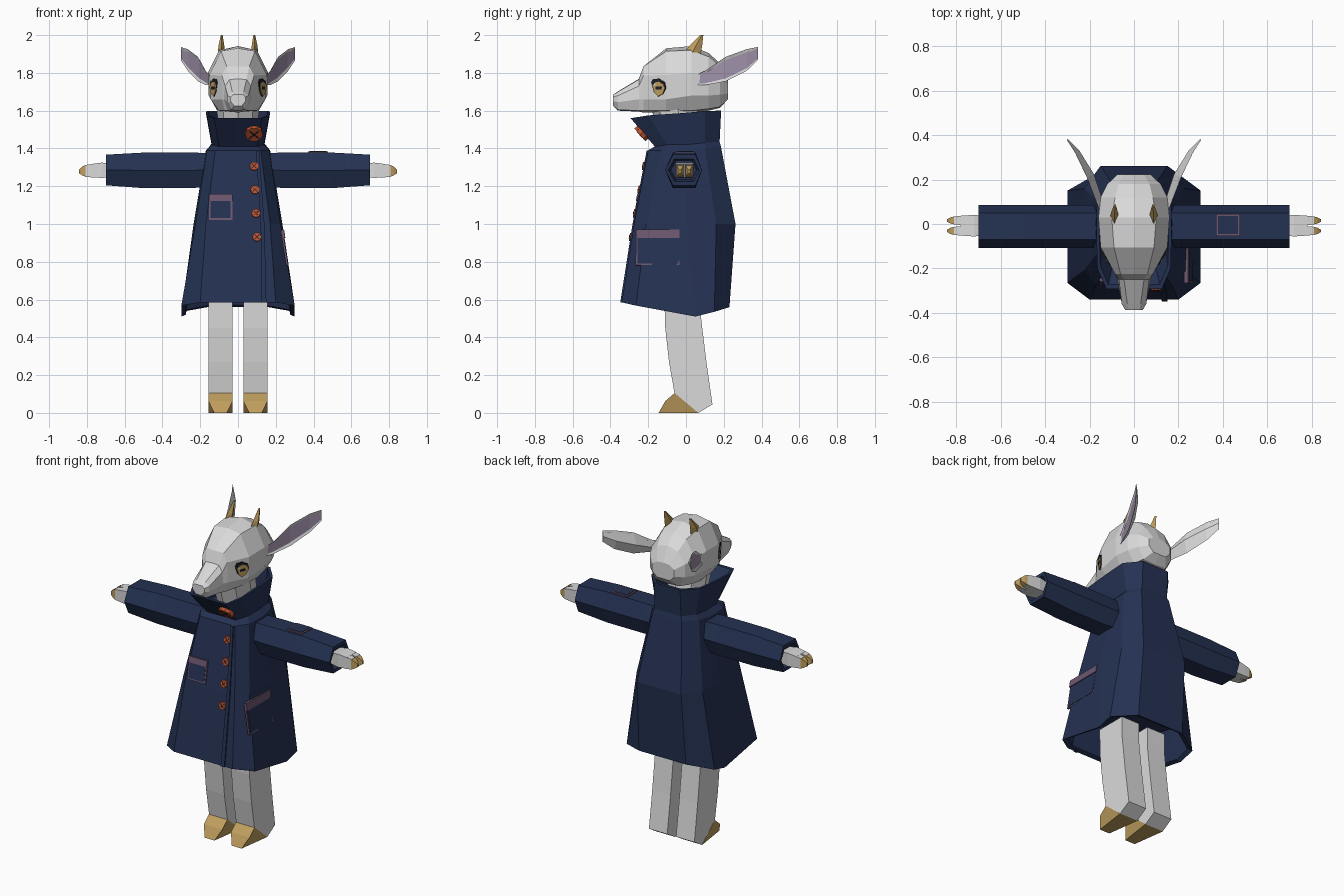
import bpy, bmesh, math
from mathutils import Vector
from mathutils.bvhtree import BVHTree

if "Cube" in bpy.data.objects:
    bpy.data.objects.remove(bpy.data.objects["Cube"])


def material(name, rgb):
    m = bpy.data.materials.new(name)
    m.diffuse_color = (*rgb, 1)
    m.use_nodes = True
    m.node_tree.nodes["Principled BSDF"].inputs["Base Color"].default_value = m.diffuse_color
    return m


FUR = material("pale fur", (.70, .70, .70))
NAVY = material("navy cloth", (.018, .031, .085))
GOLD = material("horn gold", (.52, .34, .11))
ORANGE = material("button orange", (.48, .085, .03))
PLUM = material("plum trim", (.15, .095, .16))
EAR = material("inner ear", (.36, .29, .41))
DARK = material("dark", (.012, .012, .02))


def make(name, verts, faces, mats, indices=None):
    me = bpy.data.meshes.new(name)
    me.from_pydata([tuple(v) for v in verts], [], faces)
    for m in mats:
        me.materials.append(m)
    if indices:
        for p, i in zip(me.polygons, indices):
            p.material_index = i
    bm = bmesh.new()
    bm.from_mesh(me)
    bmesh.ops.recalc_face_normals(bm, faces=bm.faces)
    bm.to_mesh(me)
    bm.free()
    ob = bpy.data.objects.new(name, me)
    bpy.context.collection.objects.link(ob)
    return ob


def loft(name, rings, *mats, stripe=()):
    """Skin closed rings of equal size; columns in stripe take the second material."""
    n = len(rings[0])
    verts = [p for r in rings for p in r]
    faces, idx = [], []
    for i in range(len(rings) - 1):
        for j in range(n):
            k = (j + 1) % n
            faces.append((i * n + j, i * n + k, (i + 1) * n + k, (i + 1) * n + j))
            idx.append(1 if j in stripe else 0)
    last = (len(rings) - 1) * n
    faces += [tuple(range(n)), tuple(range(last, last + n))]
    return make(name, verts, faces, mats, idx + [0, 0])


def snap(ob, origin, direction):
    """Point and outward normal where a ray meets an object."""
    me = ob.data
    tree = BVHTree.FromPolygons([v.co for v in me.vertices], [tuple(p.vertices) for p in me.polygons])
    d = Vector(direction)
    loc, nor, _, _ = tree.ray_cast(Vector(origin), d)
    return loc, (-nor if nor.dot(d) > 0 else nor)


def plate(name, outline, spot, mat, thick, up=(0, 0, 1), flip=1):
    """Thin slab with a 2D outline laid on a surface spot."""
    o, n = spot
    u = Vector(up).cross(n).normalized()
    v = n.cross(u)
    rings = [[o + u * (a * flip) + v * b + n * h for a, b in outline] for h in (-.004, thick)]
    return loft(name, rings, mat)


def rect(w, h, cx=0, cy=0):
    return [(cx - w / 2, cy - h / 2), (cx + w / 2, cy - h / 2), (cx + w / 2, cy + h / 2), (cx - w / 2, cy + h / 2)]


def sym(half):
    return half + [(-x, y, z) for x, y, z in reversed(half)]


# Coat: half rings from front corner round to back corner
hem = [(.20, -.34, .585), (.30, -.265, .568), (.30, .05, .51), (.30, .15, .535), (.16, .23, .56)]
waist = [(.17, -.275, 1.0), (.225, -.21, 1.0), (.235, 0, 1.0), (.225, .16, 1.0), (.15, .262, 1.0)]
shoulder = [(.12, -.20, 1.39), (.165, -.13, 1.39), (.17, 0, 1.39), (.158, .10, 1.40), (.10, .185, 1.41)]
neck = [(.10, -.165, 1.41), (.138, -.10, 1.42), (.14, 0, 1.42), (.137, .10, 1.43), (.09, .178, 1.435)]
rim = [(.125, -.293, 1.56), (.165, -.20, 1.575), (.17, -.02, 1.587), (.167, .10, 1.597), (.09, .186, 1.60)]


def inset(half, f, dz):
    return [(x * f, (y + .04) * f - .04, z + dz) for x, y, z in half]


rings = [inset(hem, .82, .2), inset(hem, .92, .01), hem, waist, shoulder, neck, rim,
         inset(rim, .92, 0), inset(neck, .9, .03)]
coat = loft("coat", [sym(r) for r in rings], NAVY)

# Overlapping front edge
loft("coat_placket", [[(a, y + .01, z), (b, y + .01, z), (b, y - .008, z), (a, y - .008, z)]
                      for a, b, y, z in [(.125, .15, -.34, .585), (.12, .14, -.275, 1), (.095, .112, -.2, 1.39)]], NAVY)

# Buttons with crossed thread
for i, (x, z, r) in enumerate([(.085, 1.485, .047), (.085, 1.305, .023), (.09, 1.18, .023), (.095, 1.055, .023), (.10, .93, .023)]):
    spot = snap(coat, (x, -1, z), (0, 1, 0))
    t = .02 if i == 0 else .014
    plate(f"button_{i}", [(r * math.cos(a * math.pi / 5), r * math.sin(a * math.pi / 5)) for a in range(10)], spot, ORANGE, t)
    for s in (1, -1):
        w, e = r * .5, r * .1
        plate(f"button_thread_{i}", [(-w - e, -s * w), (-w + e, -s * w), (w + e, s * w), (w - e, s * w)],
              spot, DARK, t + .002)


# Pockets and sleeve patch
def pocket(name, spot, w, h, flap, up=(0, 0, 1)):
    plate(name + "_trim", rect(w, h), spot, PLUM, .007, up)
    plate(name + "_panel", rect(w - .018, h - .018), spot, NAVY, .0095, up)
    if flap:
        plate(name + "_flap", rect(w, flap, 0, (h - flap) / 2), spot, PLUM, .014, up)


pocket("chest_pocket", snap(coat, (-.092, -1, 1.088), (0, 1, 0)), .125, .137, .036)
pocket("side_pocket", snap(coat, (1, -.15, .875), (-1, 0, 0)), .232, .19, .045)

for s, side in ((1, "left"), (-1, "right")):
    # Sleeve: six-sided tube
    def hexa(x, z0, z1, k=1):
        c = (z0 + z1) / 2
        return [(s * x, -.012 + k * y, c + (z1 - z0) / 2 * f)
                for y, f in ((-.097, 0), (-.058, 1), (.062, 1), (.097, 0), (.062, -1), (-.058, -1))]
    sleeve = loft(side + "_sleeve", [hexa(.10, 1.20, 1.375), hexa(.25, 1.19, 1.378), hexa(.5, 1.19, 1.378), hexa(.7, 1.205, 1.367),
                                     hexa(.7, 1.225, 1.345, .85), hexa(.67, 1.235, 1.335, .7)], NAVY)
    if s == 1:
        pocket("sleeve_patch", snap(sleeve, (.423, -.005, 2), (0, 0, -1)), .107, .10, 0, (0, 1, 0))

    # Hand with two hoofed fingers
    def box(x, y0, y1, z0, z1):
        return [(s * x, y0, z0), (s * x, y1, z0), (s * x, y1, z1), (s * x, y0, z1)]
    loft(side + "_hand", [box(.66, -.05, .035, 1.25, 1.315), box(.72, -.056, .041, 1.244, 1.325),
                          box(.78, -.052, .037, 1.247, 1.317)], FUR)
    for c in (-.031, .016):
        loft(side + "_finger", [box(.775, c - .021, c + .021, 1.247, 1.317), box(.81, c - .018, c + .018, 1.25, 1.312)], FUR)
        loft(side + "_finger_hoof", [box(.805, c - .019, c + .019, 1.249, 1.313), box(.825, c - .014, c + .014, 1.258, 1.303),
                                     box(.842, c - .005, c + .005, 1.268, 1.288)], GOLD)

    # Leg and hoof: side profiles given width
    prof = [(.065, 0), (.14, .045), (.108, .27), (.08, .5), (.08, .62), (-.115, .62), (-.11, .45), (-.09, .27), (-.06, .1)]
    loft(side + "_leg", [[(s * x, y, z) for y, z in prof] for x in (.03, .155)], FUR)
    hoof = [(-.145, 0, .03), (-.11, .062, 0), (-.06, .105, 0), (.065, 0, 0)]
    loft(side + "_hoof", [[(s * (c + d * (.0635 - i)), y, z) for y, z, i in hoof] for c, d in ((.0925, -1), (.0925, 1))], GOLD)

    # Horn
    loft(side + "_horn", [[(s * (x + r * a), y + q * b, z) for a, b in ((-1, 0), (0, -1), (1, 0), (0, 1))]
                          for x, y, z, r, q in ((.087, .022, 1.88, .02, .052), (.088, .05, 1.94, .016, .035), (.086, .084, 2.0, .005, .008))], GOLD)

    # Ear: hollow leaf with coloured inside
    n = Vector((s * .91, -.41, 0))
    ear = []
    for x, y, lo, hi, d in ((.13, .0, 1.735, 1.765, .01), (.17, .10, 1.735, 1.81, .03), (.212, .21, 1.755, 1.885, .035),
                            (.265, .32, 1.81, 1.925, .022), (.303, .38, 1.868, 1.937, .006)):
        P = lambda f, o: Vector((s * x, y, lo + (hi - lo) * f)) + n * o
        ear.append([P(1, 0), P(.5, -d), P(0, 0), P(.13, -d * .2), P(.87, -d * .2)])
    loft(side + "_ear", ear, FUR, EAR, stripe=(3,))

# Head: cross-sections from nose to nape (y, top, upper, cheek, lower cheek, jaw, bottom)
sections = [
    (-.386, 1.685, .025, 1.685, .040, 1.672, .040, 1.650, .020, 1.625, 1.625),
    (-.360, 1.702, .030, 1.700, .055, 1.680, .055, 1.645, .035, 1.605, 1.600),
    (-.250, 1.768, .045, 1.765, .068, 1.730, .075, 1.660, .055, 1.600, 1.595),
    (-.225, 1.835, .060, 1.835, .085, 1.785, .085, 1.660, .070, 1.600, 1.590),
    (-.105, 1.930, .090, 1.915, .150, 1.790, .145, 1.660, .100, 1.600, 1.590),
    (.030, 1.942, .100, 1.920, .160, 1.800, .155, 1.680, .110, 1.600, 1.590),
    (.120, 1.905, .085, 1.885, .150, 1.780, .145, 1.680, .100, 1.610, 1.600),
    (.180, 1.850, .070, 1.830, .120, 1.765, .120, 1.685, .080, 1.620, 1.615),
    (.222, 1.760, .045, 1.755, .075, 1.735, .075, 1.690, .045, 1.660, 1.660)]
rings = []
for y, t, *mid, b in sections:
    half = [(mid[i], y, mid[i + 1]) for i in range(0, 8, 2)]
    rings.append([(0, y, t)] + half + [(0, y, b)] + [(-x, q, z) for x, q, z in reversed(half)])
head = loft("head", rings, FUR)

# Neck inside the collar
loft("neck", [[(r * .8 * math.cos(a * math.pi / 4), r * math.sin(a * math.pi / 4) + y, z) for a in range(8)]
              for r, y, z in ((.13, 0, 1.44), (.14, -.05, 1.63))], FUR)

# Eyes: lid, iris, pupil
for s, side in ((1, "left"), (-1, "right")):
    spot = snap(head, (s * .5, -.345, 1.72), (-s * .88, .48, 0))
    plate(side + "_eye_lid", [(-.045, .03), (-.03, -.02), (-.005, -.045), (.025, -.03), (.042, .0), (.035, .03), (.0, .05), (-.035, .047)],
          spot, DARK, .004, flip=s)
    plate(side + "_eye_iris", [(-.036, .015), (-.024, -.022), (-.004, -.044), (.024, -.03), (.036, .0), (.026, .022), (.0, .034), (-.02, .03)],
          spot, GOLD, .006, flip=s)
    plate(side + "_eye_pupil", rect(.034, .014, 0, 0), spot, DARK, .008, flip=s)
    plate(side + "_eye_glint", rect(.01, .01, -.022, .018), spot, FUR, .009, flip=s)
